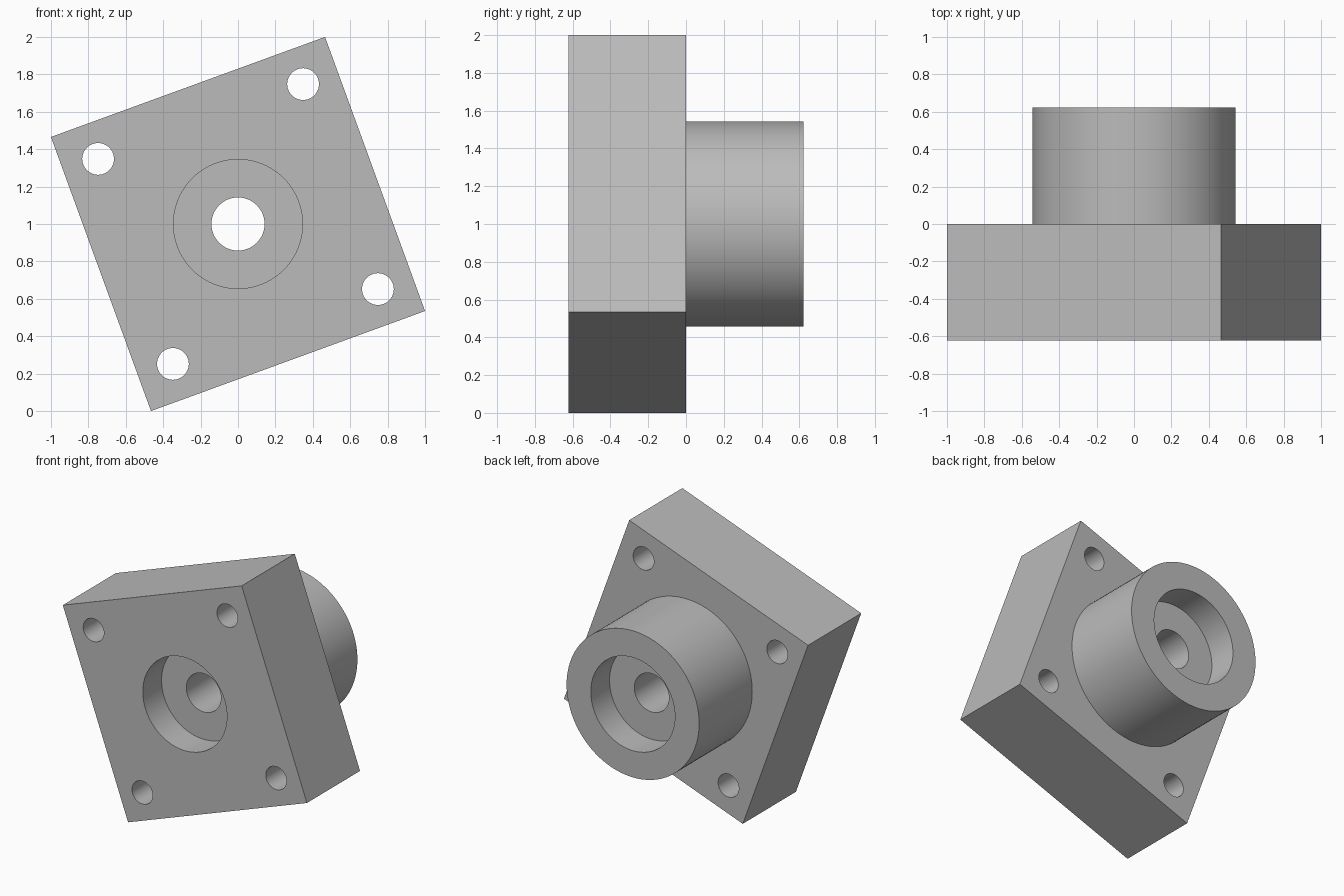
import bpy
from math import radians, pi, cos, sin

if "Cube" in bpy.data.objects:
    bpy.data.objects.remove(bpy.data.objects["Cube"], do_unlink=True)

CENTRE_Z = 1.0
TILT = radians(20.05)
BACK = 0.622
BORE_DEPTH = 0.22

steel = bpy.data.materials.new("plain grey")
steel.use_nodes = True
grey = (0.5, 0.5, 0.5, 1)
steel.diffuse_color = grey
steel.node_tree.nodes["Principled BSDF"].inputs["Base Color"].default_value = grey


def rod(name, radius, y0, y1, x=0, z=CENTRE_Z, sides=96):
    """Cylinder lying along y."""
    bpy.ops.mesh.primitive_cylinder_add(
        vertices=sides, radius=radius, depth=y1 - y0,
        location=(x, (y0 + y1) / 2, z), rotation=(pi / 2, 0, 0))
    obj = bpy.context.object
    obj.name = name
    return obj


def combine(target, tool, operation):
    """Apply a boolean and discard the tool."""
    tool.hide_render = True
    mod = target.modifiers.new(tool.name, 'BOOLEAN')
    mod.operation, mod.solver, mod.object = operation, 'EXACT', tool
    bpy.context.view_layer.objects.active = target
    bpy.ops.object.modifier_apply(modifier=mod.name)
    bpy.data.objects.remove(tool, do_unlink=True)


# Square flange plate, tilted about the bore axis
bpy.ops.mesh.primitive_cube_add(size=1, location=(0, -BACK / 2, CENTRE_Z),
                                rotation=(0, -TILT, 0))
flange = bpy.context.object
flange.name = "flange_with_boss"
flange.scale = (1.56, BACK, 1.56)
flange.data.materials.append(steel)
bpy.ops.object.transform_apply(location=True, rotation=True, scale=True)

# Round boss on the back
combine(flange, rod("boss", 0.543, -0.3, BACK), 'UNION')

# Central through hole and a counterbore at each end
combine(flange, rod("through_hole", 0.142, -1, 1), 'DIFFERENCE')
combine(flange, rod("front_counterbore", 0.345, -1, -BACK + BORE_DEPTH), 'DIFFERENCE')
combine(flange, rod("back_counterbore", 0.345, BACK - BORE_DEPTH, 1), 'DIFFERENCE')

# Four bolt holes near the corners
for i in range(4):
    a = TILT + pi / 4 + i * pi / 2
    hole = rod("bolt_hole", 0.085, -1, 1, 0.825 * cos(a), CENTRE_Z + 0.825 * sin(a), 48)
    combine(flange, hole, 'DIFFERENCE')

# Smooth round walls, crisp edges
flange.data.materials.clear()
flange.data.materials.append(steel)
bpy.ops.object.select_all(action='DESELECT')
flange.select_set(True)
bpy.context.view_layer.objects.active = flange
bpy.ops.object.shade_smooth_by_angle(angle=radians(30))
